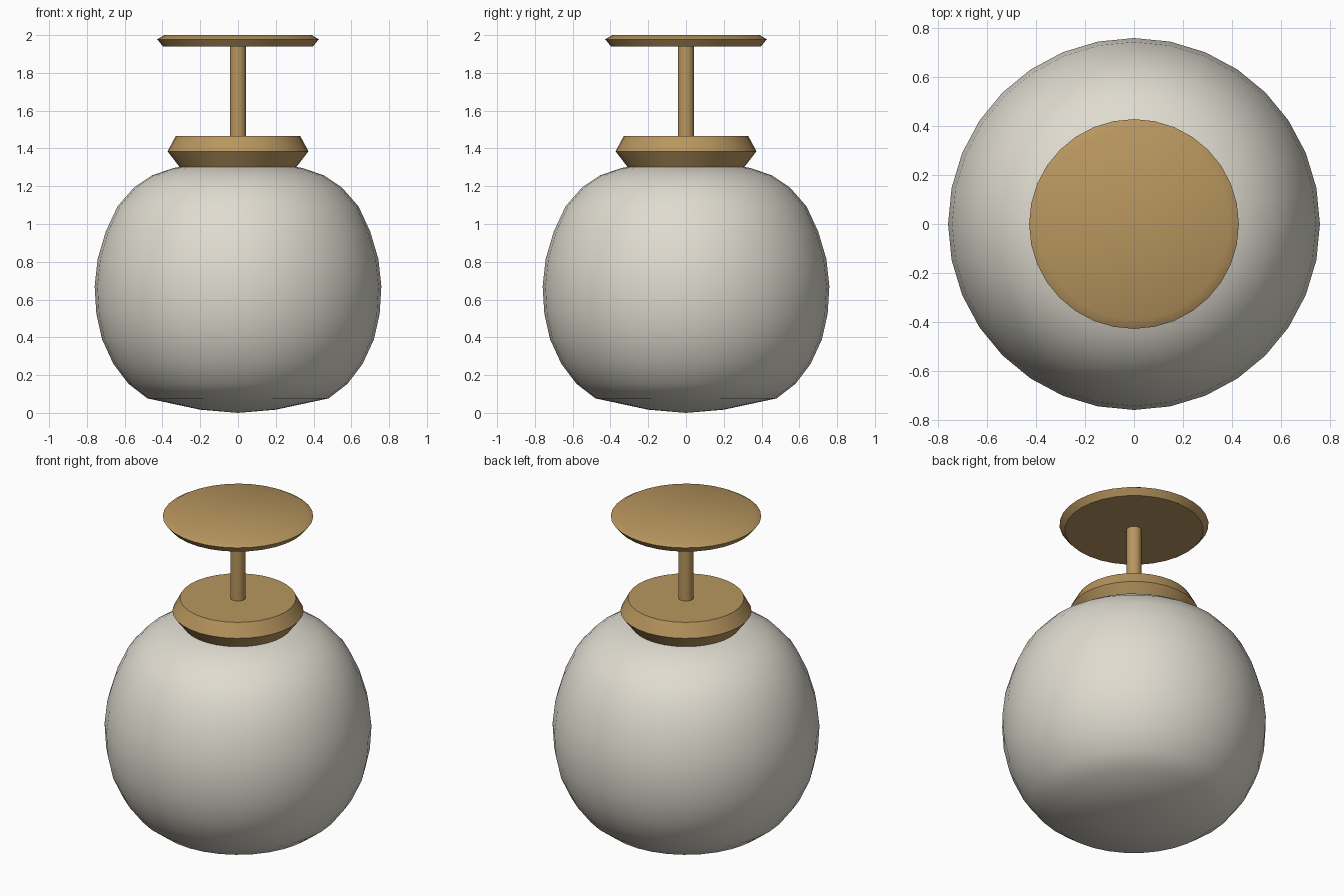
import bpy, bmesh, math

if "Cube" in bpy.data.objects:
    bpy.data.objects.remove(bpy.data.objects["Cube"])


def material(name, color):
    m = bpy.data.materials.new(name)
    m.diffuse_color = (*color, 1.0)
    m.use_nodes = True
    m.node_tree.nodes["Principled BSDF"].inputs["Base Color"].default_value = m.diffuse_color
    return m


brass = material("brushed_brass", (0.48, 0.305, 0.114))
opal = material("opal_glass", (0.74, 0.71, 0.63))


def lathe(name, profile, mat, segments=32, angle=40):
    """Spin a bottom-to-top (radius, z) profile around the z axis."""
    bm = bmesh.new()
    verts = [bm.verts.new((r, 0, z)) for r, z in profile]
    edges = [bm.edges.new(pair) for pair in zip(verts, verts[1:])]
    bmesh.ops.spin(bm, geom=verts + edges, cent=(0, 0, 0), axis=(0, 0, 1),
                   angle=2 * math.pi, steps=segments, use_duplicate=False)
    bmesh.ops.remove_doubles(bm, verts=bm.verts, dist=0.0005)
    bmesh.ops.recalc_face_normals(bm, faces=bm.faces)
    me = bpy.data.meshes.new(name)
    bm.to_mesh(me)
    bm.free()
    me.materials.append(mat)
    ob = bpy.data.objects.new(name, me)
    bpy.context.collection.objects.link(ob)
    bpy.ops.object.select_all(action='DESELECT')
    ob.select_set(True)
    bpy.context.view_layer.objects.active = ob
    bpy.ops.object.shade_smooth_by_angle(angle=math.radians(angle))
    return ob


# Glass globe: outer wall, lip, then a thin inner wall
outer = [(0, 0.0), (0.20, 0.017), (0.48, 0.077), (0.58, 0.154), (0.66, 0.26),
         (0.72, 0.39), (0.75, 0.525), (0.759, 0.67), (0.743, 0.815),
         (0.70, 0.96), (0.638, 1.093), (0.55, 1.194), (0.455, 1.257),
         (0.34, 1.297)]
inner = [(r * 0.98, 0.67 + (z - 0.67) * 0.98) for r, z in outer]
lathe("glass_globe", outer + [(0.30, 1.303)] + inner[::-1], opal)

# Collar gripping the globe
lathe("collar", [(0, 1.303), (0.31, 1.303), (0.373, 1.385), (0.33, 1.465),
                 (0, 1.465)], brass)

# Hanging rod
lathe("rod", [(0, 1.46), (0.043, 1.46), (0.043, 1.945), (0, 1.945)], brass)

# Ceiling plate
lathe("ceiling_plate", [(0, 1.94), (0.397, 1.94), (0.428, 1.978), (0.39, 2.0),
                        (0, 2.0)], brass)
